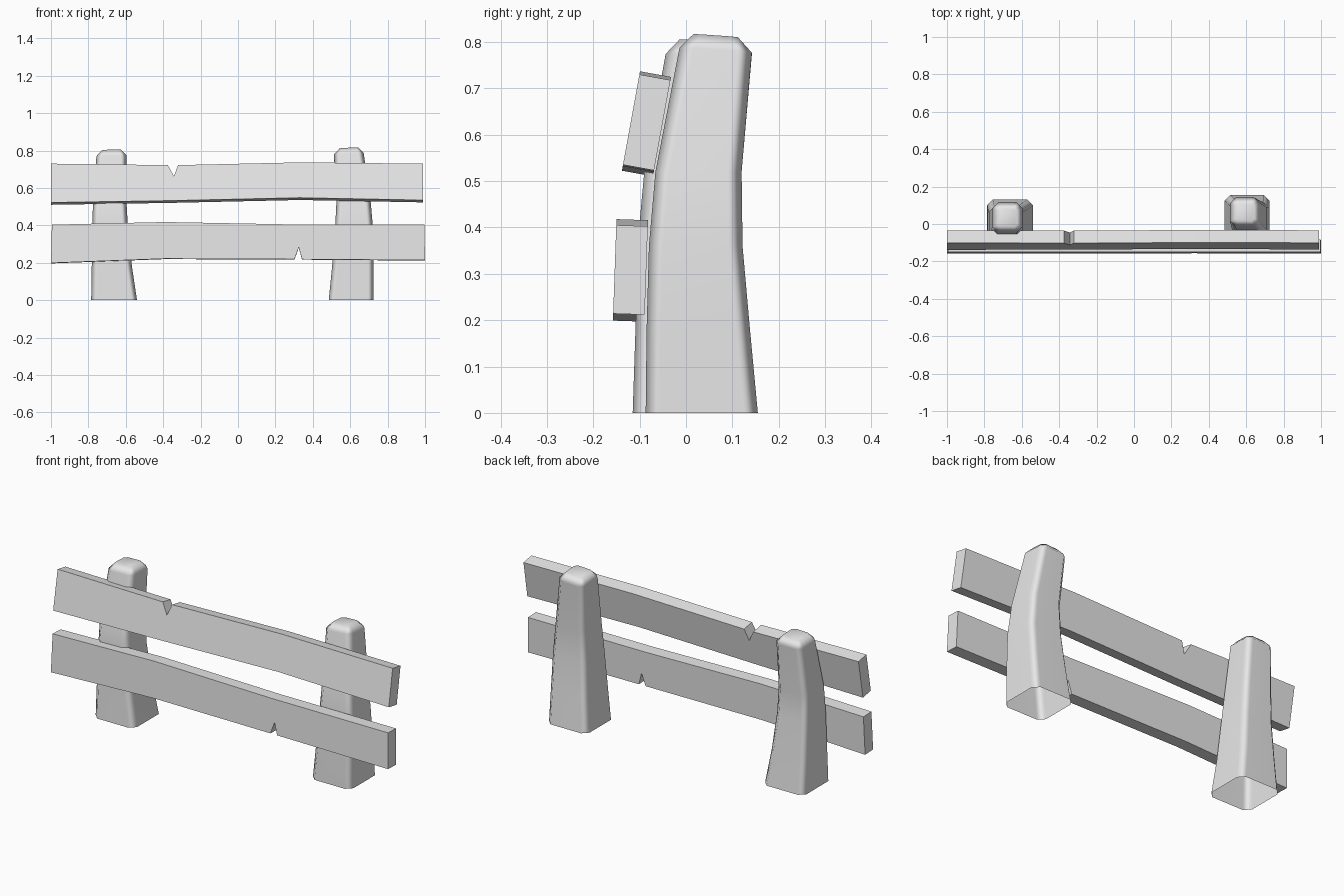
import bpy, bmesh
from math import radians
from mathutils import Matrix, Vector

cube = bpy.data.objects.get("Cube")
if cube:
    bpy.data.objects.remove(cube)

grey = bpy.data.materials.new("plain_grey")
grey.use_nodes = True
grey.diffuse_color = (0.8, 0.8, 0.8, 1)
grey.node_tree.nodes["Principled BSDF"].inputs["Base Color"].default_value = (0.8, 0.8, 0.8, 1)


def finish(name, bm, smooth=False):
    bmesh.ops.recalc_face_normals(bm, faces=bm.faces)
    mesh = bpy.data.meshes.new(name)
    bm.to_mesh(mesh)
    bm.free()
    mesh.materials.append(grey)
    for p in mesh.polygons:
        p.use_smooth = smooth
    obj = bpy.data.objects.new(name, mesh)
    bpy.context.collection.objects.link(obj)
    return obj


def ring(bm, x0, x1, y0, y1, z, c, tilt=(0, 0)):
    """Rectangle with cut corners, as a loop of eight vertices."""
    pts = [(x0 + c, y0), (x1 - c, y0), (x1, y0 + c), (x1, y1 - c),
           (x1 - c, y1), (x0 + c, y1), (x0, y1 - c), (x0, y0 + c)]
    mx, my = (x0 + x1) / 2, (y0 + y1) / 2
    return [bm.verts.new((x, y, z + (x - mx) * tilt[0] + (y - my) * tilt[1]))
            for x, y in pts]


def post(name, levels, top_z, tilt):
    """Bent, tapering post with an open foot and a chamfered top."""
    bm = bmesh.new()
    rings = [ring(bm, *lv, 0.03, tilt if lv is levels[-1] else (0, 0)) for lv in levels]
    x0, x1, y0, y1, z = levels[-1]
    d = 0.03
    rings.append(ring(bm, x0 + d, x1 - d, y0 + d, y1 - d, top_z, 0.015, tilt))
    for a, b in zip(rings, rings[1:]):
        for i in range(8):
            j = (i + 1) % 8
            bm.faces.new((a[i], a[j], b[j], b[i]))
    bm.faces.new(rings[-1])
    obj = finish(name, bm, True)
    # Flat sides with soft corners
    mod = obj.modifiers.new("soft_corners", 'WEIGHTED_NORMAL')
    mod.weight = 80


def plank(name, outline, pivot_y, pivot_z, angle, thickness=0.068):
    """Side outline in x and z, given thickness and leaned back."""
    bm = bmesh.new()
    front = bm.faces.new([bm.verts.new((x, 0, z - pivot_z)) for x, z in outline])
    back = bmesh.ops.extrude_face_region(bm, geom=[front])["geom"]
    bmesh.ops.translate(bm, vec=(0, thickness, 0),
                        verts=[v for v in back if isinstance(v, bmesh.types.BMVert)])
    lean = Matrix.Translation(Vector((0, pivot_y, pivot_z))) @ Matrix.Rotation(-radians(angle), 4, 'X')
    bmesh.ops.transform(bm, matrix=lean, verts=bm.verts)
    finish(name, bm)


# Posts: x min, x max, y min, y max, height
post("left_post", [
    (0.485, 0.725, -0.087, 0.155, 0), (0.503, 0.725, -0.085, 0.138, 0.18),
    (0.518, 0.724, -0.08, 0.122, 0.36), (0.526, 0.71, -0.066, 0.12, 0.52),
    (0.513, 0.672, -0.014, 0.142, 0.78)], 0.812, (0.05, -0.07))
post("right_post", [
    (-0.785, -0.54, -0.115, 0.13, 0), (-0.782, -0.567, -0.109, 0.112, 0.18),
    (-0.778, -0.588, -0.103, 0.096, 0.38), (-0.776, -0.596, -0.09, 0.095, 0.52),
    (-0.757, -0.596, -0.044, 0.115, 0.77)], 0.803, (0.02, -0.04))

# Planks: warped boards, each with one split
plank("upper_plank", [
    (-1, 0.73), (-0.375, 0.722), (-0.343, 0.662), (-0.32, 0.722), (0.33, 0.737),
    (0.988, 0.73), (0.99, 0.532), (0.33, 0.545), (-0.37, 0.529), (-1, 0.519)],
    -0.1, 0.733, 10.3)
plank("lower_plank", [
    (-0.995, 0.404), (-0.39, 0.418), (0.3, 0.405), (0.996, 0.405),
    (1, 0.214), (0.342, 0.219), (0.325, 0.283), (0.302, 0.219), (-0.39, 0.222), (-1, 0.199)],
    -0.15, 0.418, 2)
